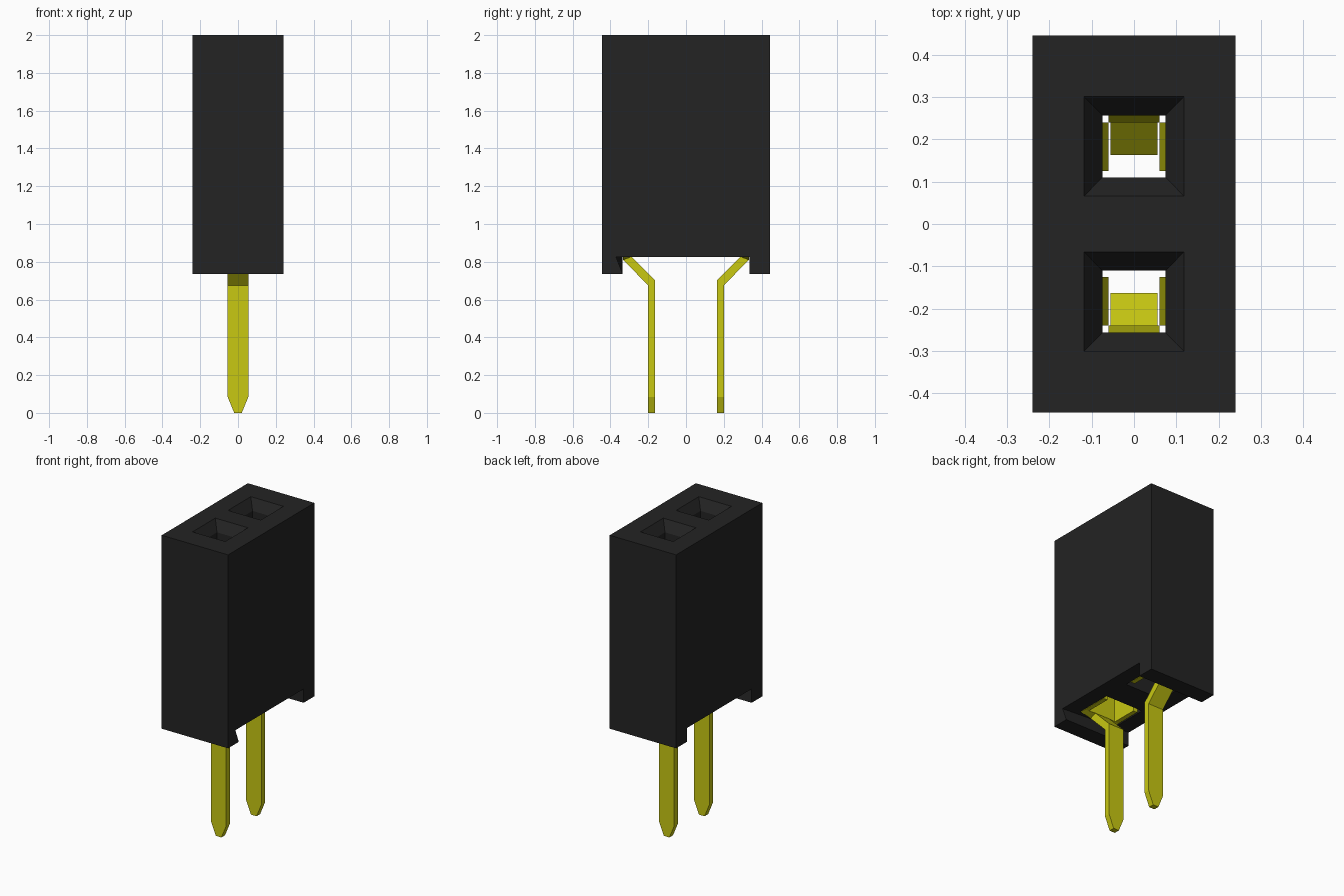
import bpy

cube = bpy.data.objects.get("Cube")
if cube:
    bpy.data.objects.remove(cube, do_unlink=True)
import bmesh


def material(name, color, rough):
    m = bpy.data.materials.new(name)
    m.use_nodes = True
    m.diffuse_color = color
    node = next(n for n in m.node_tree.nodes if n.type == 'BSDF_PRINCIPLED')
    node.inputs["Base Color"].default_value = color
    node.inputs["Roughness"].default_value = rough
    return m


black = material("black plastic", (0.017, 0.017, 0.017, 1), 0.6)
gold = material("yellow gold", (0.58, 0.58, 0.006, 1), 0.5)


def loft(name, rings, mat):
    """Join matching rings of points with quads and cap both ends."""
    bm = bmesh.new()
    loops = [[bm.verts.new(p) for p in ring] for ring in rings]
    n = len(rings[0])
    for a, b in zip(loops, loops[1:]):
        for i in range(n):
            j = (i + 1) % n
            bm.faces.new((a[i], a[j], b[j], b[i]))
    bm.faces.new(loops[0][::-1])
    bm.faces.new(loops[-1])
    bmesh.ops.recalc_face_normals(bm, faces=bm.faces)
    mesh = bpy.data.meshes.new(name)
    bm.to_mesh(mesh)
    bm.free()
    mesh.materials.append(mat)
    obj = bpy.data.objects.new(name, mesh)
    bpy.context.collection.objects.link(obj)
    return obj


def rect(hx, y0, y1, z, s):
    return [(-hx, s * y0, z), (hx, s * y0, z), (hx, s * y1, z), (-hx, s * y1, z)]


# Housing: side profile with two feet, one inner foot corner undercut
HX, HY, FOOT, LOW, CEIL, TOP = 0.24, 0.445, 0.335, 0.735, 0.825, 2.0


def profile(x, notch):
    return [(x, -HY, LOW), (x, -FOOT, LOW), (x, -notch, CEIL), (x, FOOT, CEIL),
            (x, FOOT, LOW), (x, HY, LOW), (x, HY, TOP), (x, -HY, TOP)]


housing = loft("housing", [profile(-HX, FOOT), profile(HX, 0.37)], black)

for side, s in (("back", 1), ("front", -1)):
    # Socket: wide chamber, square hole and funnel mouth
    cutter = loft(side + "_socket_cutter", [
        rect(0.136, 0.09, 0.334, 0.80, s),
        rect(0.136, 0.09, 0.334, 1.85, s),
        rect(0.075, 0.11, 0.257, 1.851, s),
        rect(0.075, 0.11, 0.257, 1.935, s),
        rect(0.118, 0.066, 0.301, TOP, s),
        rect(0.118, 0.066, 0.301, TOP + 0.05, s)], black)
    cutter.hide_render = True
    cutter.hide_set(True)
    mod = housing.modifiers.new(side + "_socket", 'BOOLEAN')
    mod.operation = 'DIFFERENCE'
    mod.solver = 'EXACT'
    mod.object = cutter

    # Pin, bent shoulder, back plate and spring: inner y, z, outer y, z, half width
    path = [(0.163, 0, 0.2, 0, 0.02),
            (0.163, 0.085, 0.2, 0.085, 0.055),
            (0.163, 0.7, 0.2, 0.675, 0.055),
            (0.288, 0.827, 0.333, 0.81, 0.055),
            (0.296, 0.828, 0.333, 0.828, 0.13),
            (0.296, 1.1, 0.333, 1.1, 0.13),
            (0.296, 1.11, 0.333, 1.11, 0.06),
            (0.24, 1.6, 0.27, 1.6, 0.06),
            (0.258, 1.75, 0.288, 1.75, 0.06)]
    loft(side + "_pin", [[(-w, s * a, za), (w, s * a, za), (w, s * b, zb), (-w, s * b, zb)]
                         for a, za, b, zb, w in path], gold)

    # Side springs of the contact: inner x, outer x, far y, z
    blade = [(0.1, 0.13, 0.32, 0.828), (0.1, 0.13, 0.32, 1.1), (0.1, 0.13, 0.24, 1.11),
             (0.06, 0.085, 0.24, 1.6), (0.076, 0.1, 0.24, 1.75)]
    for hand, d in (("left", 1), ("right", -1)):
        loft(side + "_" + hand + "_spring",
             [[(d * a, s * 0.125, z), (d * b, s * 0.125, z), (d * b, s * y, z), (d * a, s * y, z)]
              for a, b, y, z in blade], gold)
